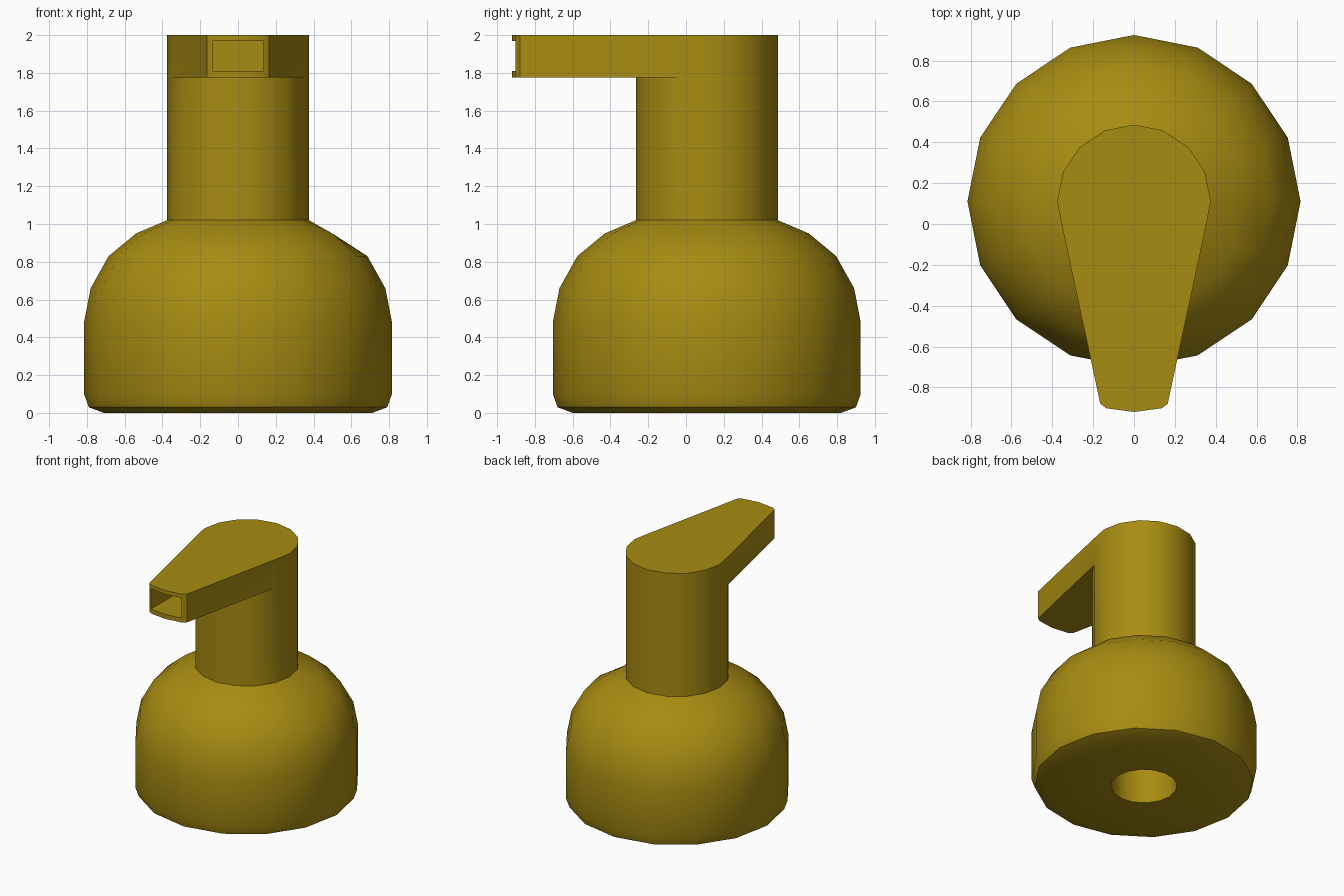
import bpy, bmesh, math

if "Cube" in bpy.data.objects:
    bpy.data.objects.remove(bpy.data.objects["Cube"], do_unlink=True)

SIDES = 16
CY = 0.11          # y of the turned axis
NECK_R = 0.376

mustard = bpy.data.materials.new("mustard")
mustard.use_nodes = True
COLOR = (0.39, 0.262, 0.006, 1)
mustard.diffuse_color = COLOR
mustard.node_tree.nodes["Principled BSDF"].inputs["Base Color"].default_value = COLOR


def finish(bm, name):
    """Turn a bmesh into a coloured object with sharp edges kept."""
    bmesh.ops.recalc_face_normals(bm, faces=bm.faces)
    mesh = bpy.data.meshes.new(name)
    bm.to_mesh(mesh)
    bm.free()
    obj = bpy.data.objects.new(name, mesh)
    bpy.context.collection.objects.link(obj)
    mesh.materials.append(mustard)
    bpy.ops.object.select_all(action='DESELECT')
    obj.select_set(True)
    bpy.context.view_layer.objects.active = obj
    bpy.ops.object.shade_smooth_by_angle(angle=math.radians(30))
    return obj


def ring(bm, r, z):
    return [bm.verts.new((r * math.cos(math.tau * i / SIDES),
                          CY + r * math.sin(math.tau * i / SIDES), z))
            for i in range(SIDES)]


def bridge(bm, a, b, closed=True):
    n = len(a)
    for i in range(n if closed else n - 1):
        j = (i + 1) % n
        bm.faces.new((a[i], a[j], b[j], b[i]))


# Turned base with a round socket in its underside
profile = [(0.24, 1.0), (0.24, 0), (0.71, 0), (0.79, 0.03), (0.815, 0.10),
           (0.815, 0.48), (0.78, 0.66), (0.685, 0.83), (0.54, 0.95), (NECK_R, 1.02)]
bm = bmesh.new()
rings = [ring(bm, r, z) for r, z in profile]
for a, b in zip(rings, rings[1:]):
    bridge(bm, a, b)
bm.faces.new(rings[0])
rings[8][0].co.x = 0.49      # small flat on the left shoulder
finish(bm, "base")

# Neck and lever in one piece: the lever sides continue the neck facets
bm = bmesh.new()
Z0, Z1, Z2, Z3 = 1.775, 1.81, 1.97, 2.0
low = ring(bm, NECK_R, 1.02)
mid = ring(bm, NECK_R, Z0)
bridge(bm, low, mid)
back = [mid[i % SIDES] for i in range(-1, 10)]         # right round the back
under = [mid[i] for i in range(9, 16)]                 # neck facets below the lever
back_top = [bm.verts.new((v.co.x, v.co.y, Z3)) for v in back]
bridge(bm, back, back_top, closed=False)

# Rounded tip, with a rectangular mouth in its middle columns
tip = [(-0.165, -0.88), (-0.135, -0.902), (0, -0.92), (0.135, -0.902), (0.165, -0.88)]
rows = [[bm.verts.new((x, y, z)) for x, y in tip] for z in (Z0, Z1, Z2, Z3)]
for r in range(3):
    for c in range(4):
        if r == 1 and c in (1, 2):
            continue
        bm.faces.new((rows[r][c], rows[r][c + 1], rows[r + 1][c + 1], rows[r + 1][c]))

# Lever top, underside and two side walls
bm.faces.new(back_top + rows[3])
bm.faces.new(under + rows[0][::-1])
bm.faces.new([back[-1], back_top[-1]] + [rows[r][0] for r in (3, 2, 1, 0)])
bm.faces.new([back[0], back_top[0]] + [rows[r][4] for r in (3, 2, 1, 0)])

# Channel running back from the mouth
mouth = rows[1][1:4] + rows[2][3:0:-1]
inner = [bm.verts.new((v.co.x, -0.15, v.co.z)) for v in mouth]
bridge(bm, mouth, inner)
bm.faces.new(inner)
finish(bm, "neck_and_lever")
